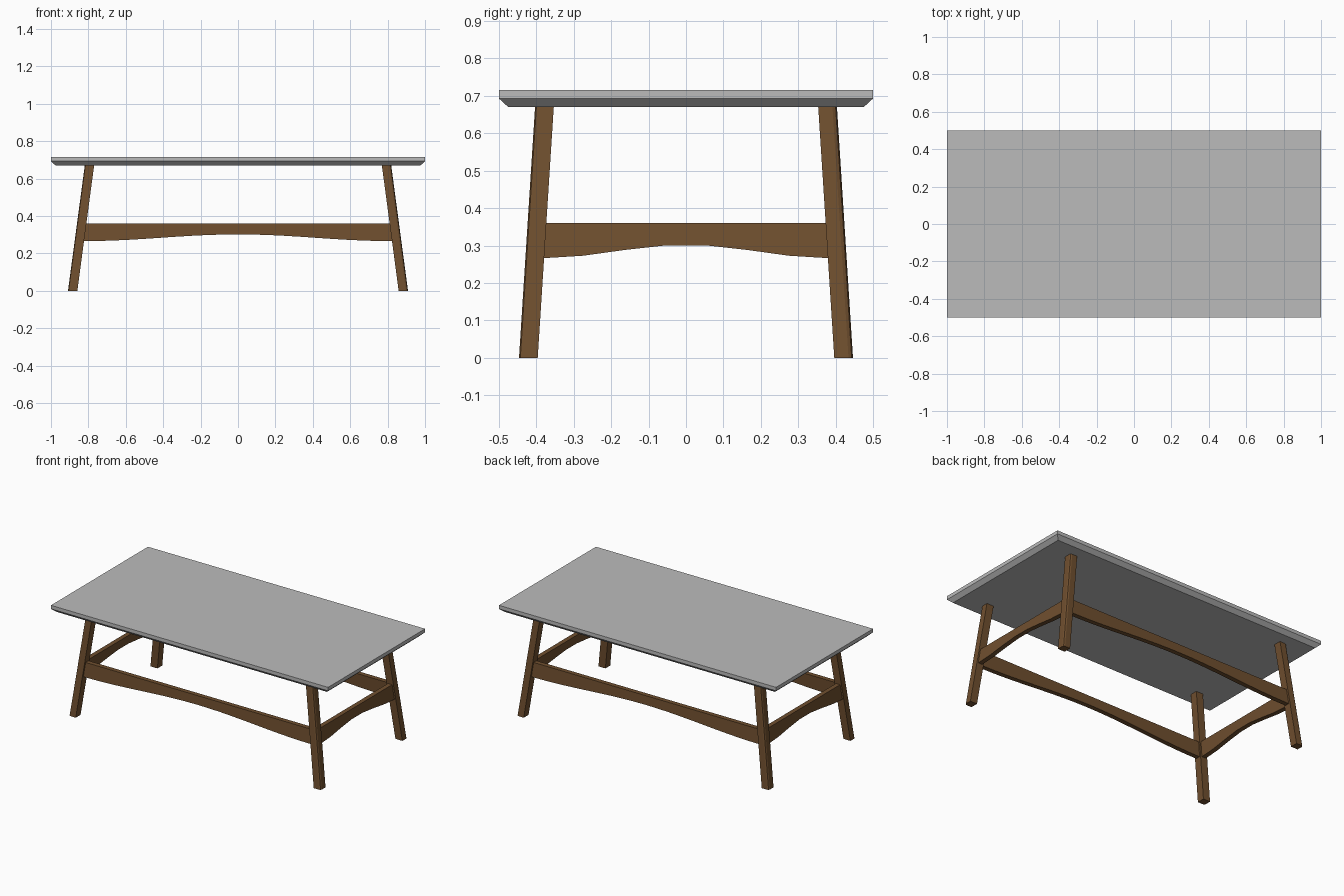
import bpy, bmesh
from math import cos, pi
from mathutils import Vector

cube = bpy.data.objects.get("Cube")
if cube:
    bpy.data.objects.remove(cube, do_unlink=True)


def material(name, rgb):
    m = bpy.data.materials.new(name)
    m.use_nodes = True
    m.diffuse_color = (*rgb, 1)
    m.node_tree.nodes["Principled BSDF"].inputs["Base Color"].default_value = (*rgb, 1)
    return m


wood = material("brown wood", (0.16, 0.078, 0.028))
grey = material("grey top", (0.5, 0.5, 0.5))


def loft(name, rings, mat):
    """Skin matching closed rings and cap both ends."""
    bm = bmesh.new()
    loops = [[bm.verts.new(p) for p in ring] for ring in rings]
    n = len(loops[0])
    for a, b in zip(loops, loops[1:]):
        for i in range(n):
            j = (i + 1) % n
            bm.faces.new((a[i], a[j], b[j], b[i]))
    bm.faces.new(loops[0])
    bm.faces.new(loops[-1])
    bmesh.ops.recalc_face_normals(bm, faces=bm.faces)
    mesh = bpy.data.meshes.new(name)
    bm.to_mesh(mesh)
    bm.free()
    mesh.materials.append(mat)
    obj = bpy.data.objects.new(name, mesh)
    bpy.context.collection.objects.link(obj)
    return obj


def rectangle(hx, hy, z):
    return [(-hx, -hy, z), (hx, -hy, z), (hx, hy, z), (-hx, hy, z)]


# Table top with an undercut edge
loft("table_top", [rectangle(0.975, 0.475, 0.67), rectangle(1, 0.5, 0.693),
                   rectangle(1, 0.5, 0.716)], grey)

# Splayed legs, square with a softened outer corner
H, C = 0.025, 0.012
section = [(-H, -H), (H, -H), (H, H - C), (H - C * 0.3, H - C * 0.3), (H - C, H), (-H, H)]
for sx, side in ((1, "left"), (-1, "right")):
    for sy, end in ((-1, "front"), (1, "back")):
        rings = [[(sx * (cx + x), sy * (cy + y), z) for x, y in section]
                 for cx, cy, z in ((0.884, 0.421, 0), (0.794, 0.378, 0.672))]
        loft(f"{end}_{side}_leg", rings, wood)


# Rails with an arched lower edge, leaning with the legs
def rail(name, half, offset, lean, steps, along_x, sign):
    rings = []
    for i in range(steps + 1):
        t = 2 * i / steps - 1
        low = 0.284 + 0.018 * cos(pi * t)
        ring = []
        for z, d in ((low, -0.015), (low, 0.015), (0.36, 0.015), (0.36, -0.015)):
            across = sign * (offset + d - lean * (z - 0.36))
            ring.append((t * half, across, z) if along_x else (across, t * half, z))
        rings.append(ring)
    loft(name, rings, wood)


for s, end, side in ((-1, "front", "right"), (1, "back", "left")):
    rail(f"{end}_rail", 0.825, 0.397, 0.064, 20, True, s)
    rail(f"{side}_rail", 0.385, 0.836, 0.134, 7, False, s)
